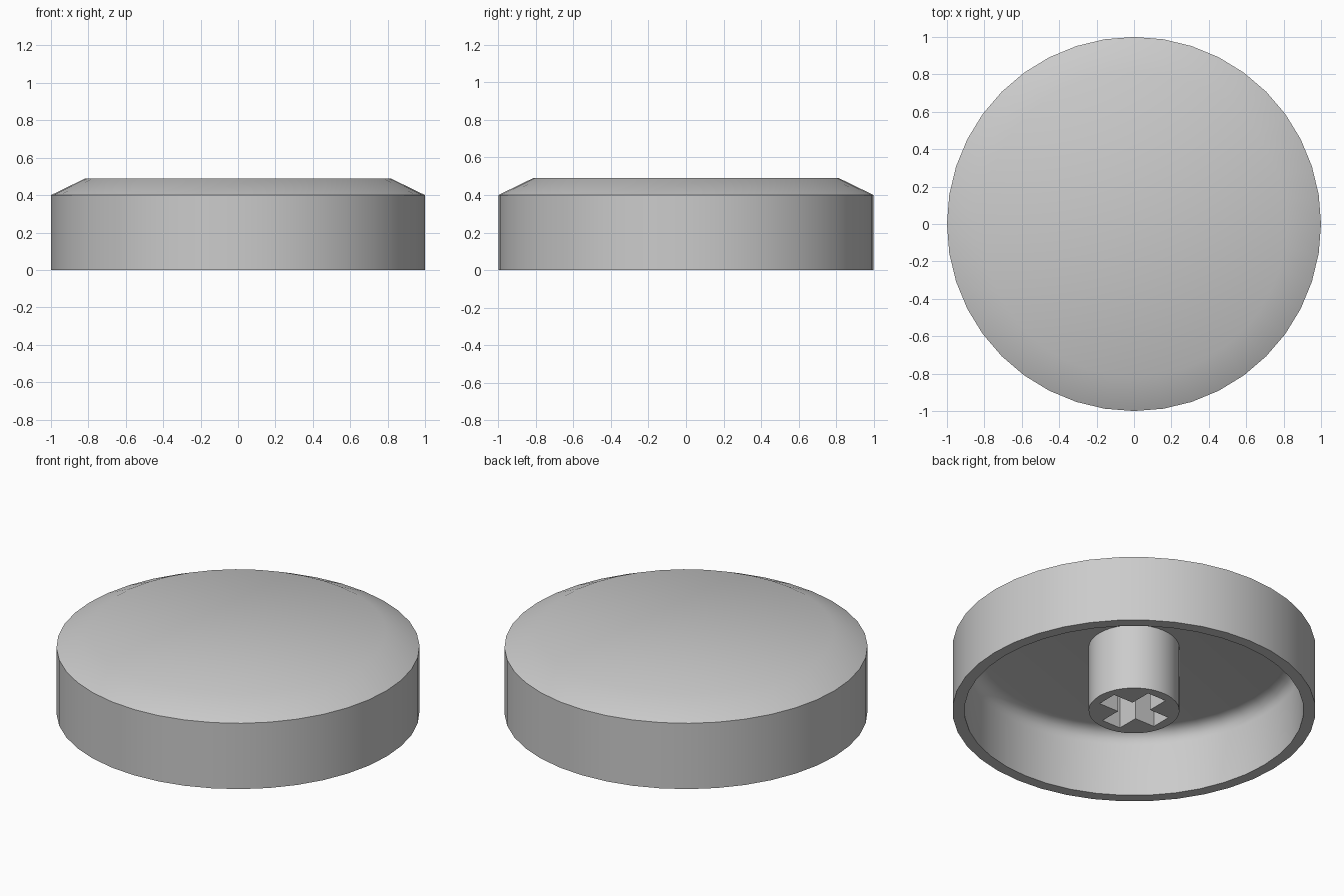
import bpy, bmesh, math
from mathutils import Matrix

SIDES = 40

cube = bpy.data.objects.get("Cube")
if cube:
    bpy.data.objects.remove(cube, do_unlink=True)

grey = bpy.data.materials.new("light_grey_plastic")
grey.use_nodes = True
grey.diffuse_color = (0.6, 0.6, 0.6, 1)
grey.node_tree.nodes["Principled BSDF"].inputs["Base Color"].default_value = (0.6, 0.6, 0.6, 1)


def make_object(name, bm):
    bmesh.ops.recalc_face_normals(bm, faces=bm.faces[:])
    mesh = bpy.data.meshes.new(name)
    bm.to_mesh(mesh)
    bm.free()
    mesh.materials.append(grey)
    obj = bpy.data.objects.new(name, mesh)
    bpy.context.collection.objects.link(obj)
    return obj


def lathe(name, profile):
    """Revolve a profile of (radius, height), closing both ends with flat discs."""
    bm = bmesh.new()
    rings = []
    for r, z in profile:
        angles = [math.tau * i / SIDES for i in range(SIDES)]
        rings.append([bm.verts.new((r * math.cos(a), r * math.sin(a), z)) for a in angles])
    for low, high in zip(rings, rings[1:]):
        for i in range(SIDES):
            j = (i + 1) % SIDES
            bm.faces.new((low[i], low[j], high[j], high[i]))
    bm.faces.new(rings[0])
    bm.faces.new(rings[-1])
    return make_object(name, bm)


def smooth(obj):
    bpy.ops.object.select_all(action='DESELECT')
    obj.select_set(True)
    bpy.context.view_layer.objects.active = obj
    bpy.ops.object.shade_smooth_by_angle(angle=math.radians(35))


# Hollow cap: rounded inner ceiling, inner wall, rim, outer wall, bevelled flat top
inner, ceiling, fillet = 0.934, 0.4, 0.08
corner = [(inner - fillet + fillet * math.cos(a), ceiling - fillet + fillet * math.sin(a))
          for a in (math.pi / 2 * k / 4 for k in range(4, -1, -1))]
cap = lathe("cap_shell", corner + [(inner, 0), (1, 0), (1, 0.4), (0.815, 0.49)])

# Round mounting stem under the cap
stem = lathe("mounting_stem", [(0.25, 0), (0.25, 0.42)])

# Cross-shaped socket cut into the stem
arm, half_width, depth = 0.195, 0.0625, 0.36
cutters = []
for name, sx, sy in (("socket_cutter_x", arm, half_width), ("socket_cutter_y", half_width, arm)):
    bm = bmesh.new()
    bmesh.ops.create_cube(bm, size=2, matrix=Matrix.Diagonal((sx, sy, depth, 1)))
    cutter = make_object(name, bm)
    cutter.hide_render = True
    cutters.append(cutter)
    cut = stem.modifiers.new(name, 'BOOLEAN')
    cut.operation = 'DIFFERENCE'
    cut.solver = 'EXACT'
    cut.object = cutter

# Apply the cuts and discard the cutters
bpy.context.view_layer.update()
evaluated = stem.evaluated_get(bpy.context.evaluated_depsgraph_get())
cut_mesh = bpy.data.meshes.new_from_object(evaluated)
stem.modifiers.clear()
stem.data = cut_mesh
for cutter in cutters:
    bpy.data.objects.remove(cutter, do_unlink=True)

for part in (cap, stem):
    smooth(part)
